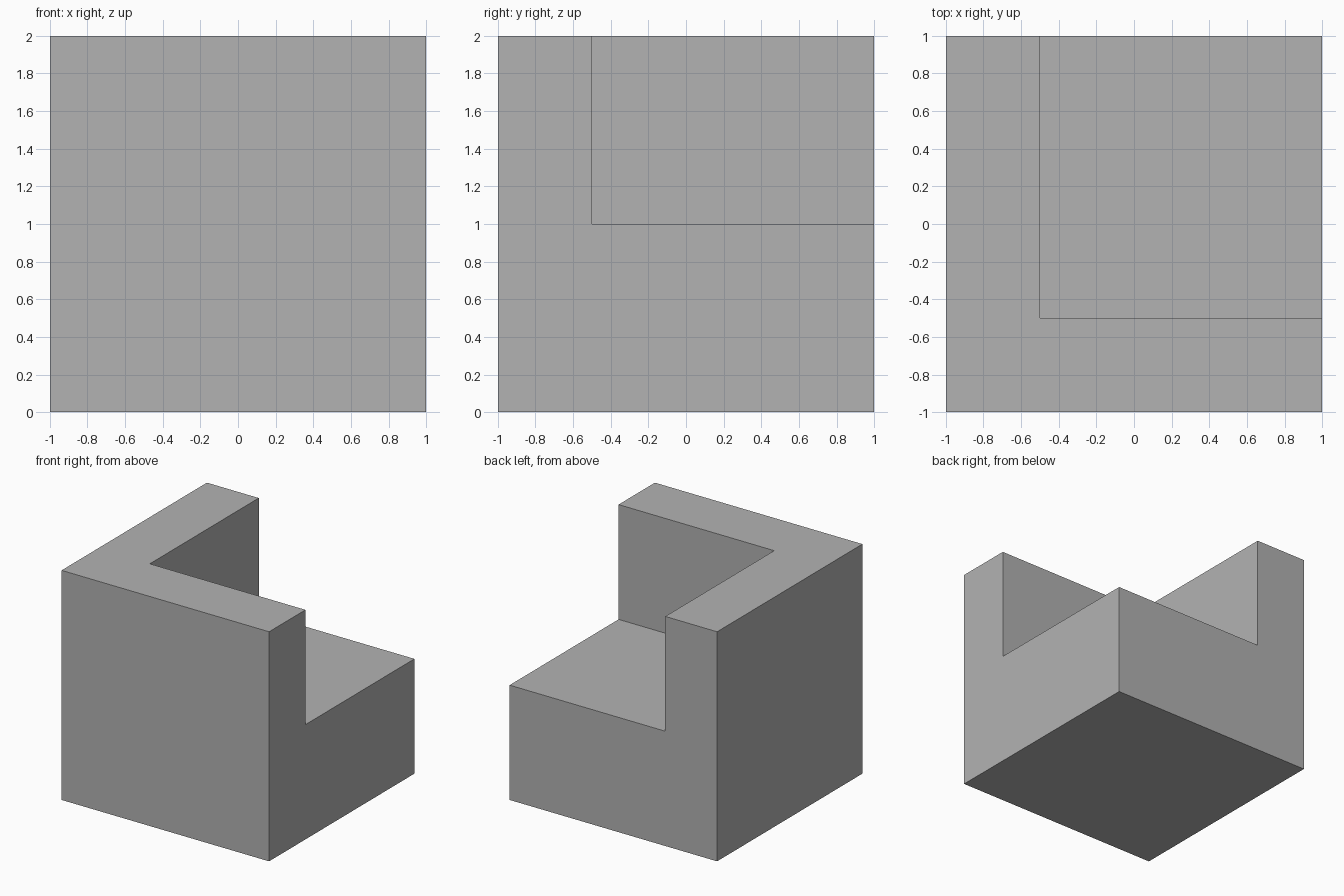
import bpy
import bmesh
from mathutils import Vector

if "Cube" in bpy.data.objects:
    bpy.data.objects.remove(bpy.data.objects["Cube"])

grey = bpy.data.materials.new("mid grey")
grey.diffuse_color = (0.448, 0.448, 0.448, 1)
grey.use_nodes = True
grey.node_tree.nodes["Principled BSDF"].inputs["Base Color"].default_value = grey.diffuse_color


def box(name, low, high):
    """Box between two opposite corners."""
    low, high = Vector(low), Vector(high)
    bm = bmesh.new()
    bmesh.ops.create_cube(bm, size=1)
    bmesh.ops.scale(bm, vec=high - low, verts=bm.verts)
    bmesh.ops.translate(bm, vec=(low + high) / 2, verts=bm.verts)
    mesh = bpy.data.meshes.new(name)
    bm.to_mesh(mesh)
    bm.free()
    mesh.materials.append(grey)
    obj = bpy.data.objects.new(name, mesh)
    bpy.context.collection.objects.link(obj)
    return obj


# Solid cube
block = box("notched_block", (-1, -1, 0), (1, 1, 2))

# Corner notch: leaves a half-height floor and an L of walls at front and left
cutter = box("notch_cutter", (-0.5, -0.5, 1), (1.5, 1.5, 2.5))
cutter.hide_render = True
cutter.hide_viewport = True
cutter.display_type = 'WIRE'

notch = block.modifiers.new("corner_notch", 'BOOLEAN')
notch.operation = 'DIFFERENCE'
notch.solver = 'EXACT'
notch.object = cutter
